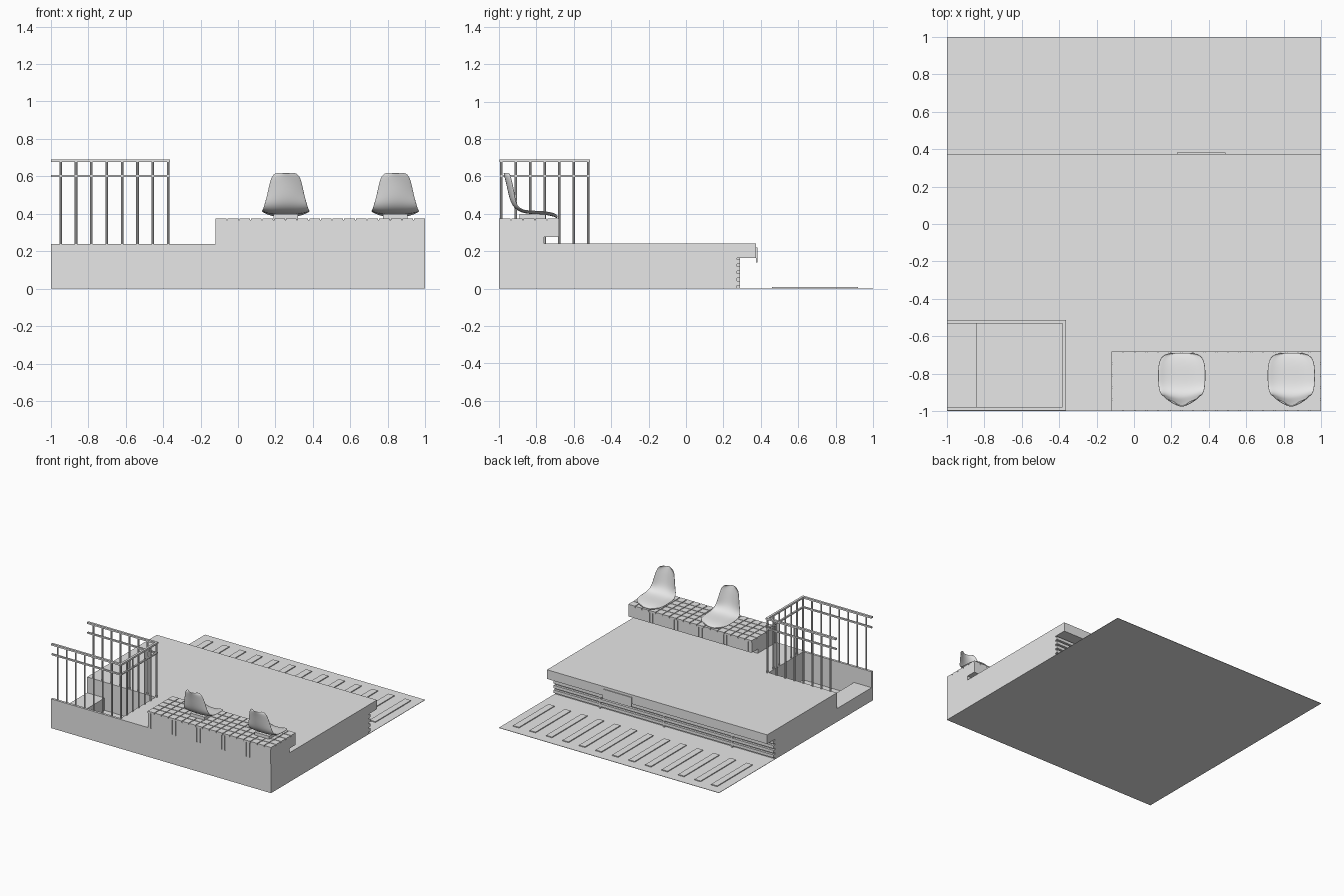
import bpy, bmesh
from mathutils import Vector

cube = bpy.data.objects.get("Cube")
if cube:
    bpy.data.objects.remove(cube, do_unlink=True)

grey = bpy.data.materials.new("light_grey")
grey.use_nodes = True
grey.diffuse_color = (0.8, 0.8, 0.8, 1)
grey.node_tree.nodes["Principled BSDF"].inputs["Base Color"].default_value = (0.8, 0.8, 0.8, 1)


def finish(name, bm):
    bmesh.ops.recalc_face_normals(bm, faces=bm.faces)
    mesh = bpy.data.meshes.new(name)
    bm.to_mesh(mesh)
    bm.free()
    mesh.materials.append(grey)
    obj = bpy.data.objects.new(name, mesh)
    bpy.context.collection.objects.link(obj)
    return obj


def add_box(bm, xs, ys, zs):
    verts = bmesh.ops.create_cube(bm, size=1)["verts"]
    for v in verts:
        v.co = Vector([(lo + hi) / 2 + c * (hi - lo) for c, (lo, hi) in zip(v.co, (xs, ys, zs))])


def boxes(name, items):
    bm = bmesh.new()
    for item in items:
        add_box(bm, *item)
    return finish(name, bm)


def extrude(name, profile, lo, hi, axis):
    """Extrude a closed (horizontal, z) profile along x or y."""
    place = (lambda a, z: (lo, a, z)) if axis == "x" else (lambda a, z: (a, lo, z))
    bm = bmesh.new()
    face = bm.faces.new([bm.verts.new(place(a, z)) for a, z in profile])
    out = bmesh.ops.extrude_face_region(bm, geom=[face])["geom"]
    step = Vector((hi - lo, 0, 0)) if axis == "x" else Vector((0, hi - lo, 0))
    bmesh.ops.translate(bm, vec=step, verts=[v for v in out if isinstance(v, bmesh.types.BMVert)])
    return finish(name, bm)


def span(center, half):
    return (center - half, center + half)


# Ground and platform with overhanging edge
boxes("track_ground", [((-1, 1), (-1, 1), (0, 0.003))])
platform = extrude("platform", [(-1, 0), (0.272, 0), (0.272, 0.165), (0.375, 0.165),
                                (0.375, 0.24), (-1, 0.24)], -1, 1, "x")

# Stairwell cut with a landing at the open end
cutter = extrude("stairwell_cutter", [(-1.1, 0.11), (-0.84, 0.11), (-0.84, 0.008),
                                      (-0.38, 0.008), (-0.38, 0.4), (-1.1, 0.4)],
                 -0.98, -0.53, "y")
cutter.hide_render = True
cut = platform.modifiers.new("stairwell", "BOOLEAN")
cut.operation = "DIFFERENCE"
cut.solver = "EXACT"
cut.object = cutter
bpy.context.view_layer.objects.active = platform
bpy.ops.object.modifier_apply(modifier=cut.name)
bpy.data.objects.remove(cutter, do_unlink=True)

# Slats and stiles under the platform edge
boxes("edge_slats", [((-1, 1), (0.27, 0.29), span(0.03 + 0.038 * i, 0.012)) for i in range(4)])
boxes("edge_stiles", [(span(x, 0.006), (0.27, 0.29), (0, 0.165)) for x in (-0.62, 0, 0.58)])
boxes("edge_plate", [((0.23, 0.49), (0.374, 0.381), (0.14, 0.22))])

# Track sleepers
boxes("sleepers", [(span(-0.9 + 0.15 * i, 0.027), (0.46, 0.92), (0, 0.01)) for i in range(13)])

# Bench core with an undercut on the platform side
extrude("bench_core", [(-0.994, 0.235), (-0.76, 0.235), (-0.76, 0.275), (-0.686, 0.275),
                       (-0.686, 0.367), (-0.994, 0.367)], -0.114, 0.994, "x")

# Bench cladding: top tiles, side panels and end panel
cols, rows, gap = 18, 5, 0.003
dx, dy = 1.12 / cols, 0.32 / rows
boxes("bench_tiles", [((-0.12 + i * dx + gap * (i > 0), -0.12 + (i + 1) * dx - gap * (i < cols - 1)),
                       (-1 + j * dy + gap * (j > 0), -1 + (j + 1) * dy - gap * (j < rows - 1)),
                       (0.36, 0.375)) for i in range(cols) for j in range(rows)])
panels = []
width = 1.12 / 5
for i in range(5):
    left = -0.12 + i * width
    for xs in ((left + gap, left + 0.03 - gap), (left + 0.03 + gap, left + width - gap)):
        panels.append((xs, (-0.69, -0.68), (0.275, 0.362)))
        panels.append((xs, (-1, -0.99), (0.24, 0.362)))
for xs in ((-0.12, -0.11), (0.99, 1)):
    panels.append((xs, (-0.997, -0.683), (0.275, 0.362)))
    panels.append((xs, (-0.997, -0.76), (0.24, 0.275)))
boxes("bench_panels", panels)

# Railing around three sides of the stairwell
corner_x, rail_ys = -0.373, (-0.987, -0.523)
bm = bmesh.new()
spots = [(corner_x - 0.082 * i, y) for i in range(8) for y in rail_ys]
pitch = (rail_ys[1] - rail_ys[0]) / 6
spots += [(corner_x, rail_ys[0] + pitch * i) for i in range(1, 6)]
for x, y in spots:
    post = bmesh.ops.create_cone(bm, cap_ends=True, segments=8, radius1=0.007,
                                 radius2=0.007, depth=0.445)["verts"]
    bmesh.ops.translate(bm, vec=(x, y, 0.4625), verts=post)
finish("railing_posts", bm)
rails = []
for z, r in ((0.684, 0.009), (0.602, 0.007)):
    rails += [((-1, corner_x + r), span(y, r), span(z, r * 0.8)) for y in rail_ys]
    rails.append((span(corner_x, r), (rail_ys[0] + r, rail_ys[1] - r), span(z, r * 0.8)))
boxes("railing_rails", rails)

# Moulded shell seats: (y, z, half width) from the top of the back to the front lip
shell = [(-0.973, 0.618, 0.045), (-0.97, 0.608, 0.072), (-0.958, 0.565, 0.087),
         (-0.945, 0.5, 0.1), (-0.93, 0.45, 0.113), (-0.895, 0.414, 0.123),
         (-0.84, 0.402, 0.128), (-0.76, 0.4, 0.128), (-0.715, 0.392, 0.115),
         (-0.695, 0.384, 0.085), (-0.688, 0.38, 0.045)]


def seat(name, cx):
    bm = bmesh.new()
    grid = []
    for i, (y, z, w) in enumerate(shell):
        back = max(0, min(1, (6 - i) / 3))
        row = []
        for k in range(-4, 5):
            u = k / 4
            row.append(bm.verts.new((cx + u * w, y + 0.03 * back * u * u,
                                     z + 0.014 * (1 - back) * u ** 4)))
        grid.append(row)
    for a, b in zip(grid, grid[1:]):
        for k in range(8):
            bm.faces.new((a[k], a[k + 1], b[k + 1], b[k]))
    for f in bm.faces:
        f.smooth = True
    obj = finish(name, bm)
    thick = obj.modifiers.new("thickness", "SOLIDIFY")
    thick.thickness = 0.008
    thick.offset = 0
    obj.modifiers.new("smooth", "SUBSURF").levels = 2
    obj.modifiers["smooth"].render_levels = 2


for side, cx in (("right", 0.255), ("left", 0.84)):
    seat(side + "_seat", cx)
    boxes(side + "_seat_base", [(span(cx, 0.066), (-0.89, -0.75), (0.37, 0.4))])
